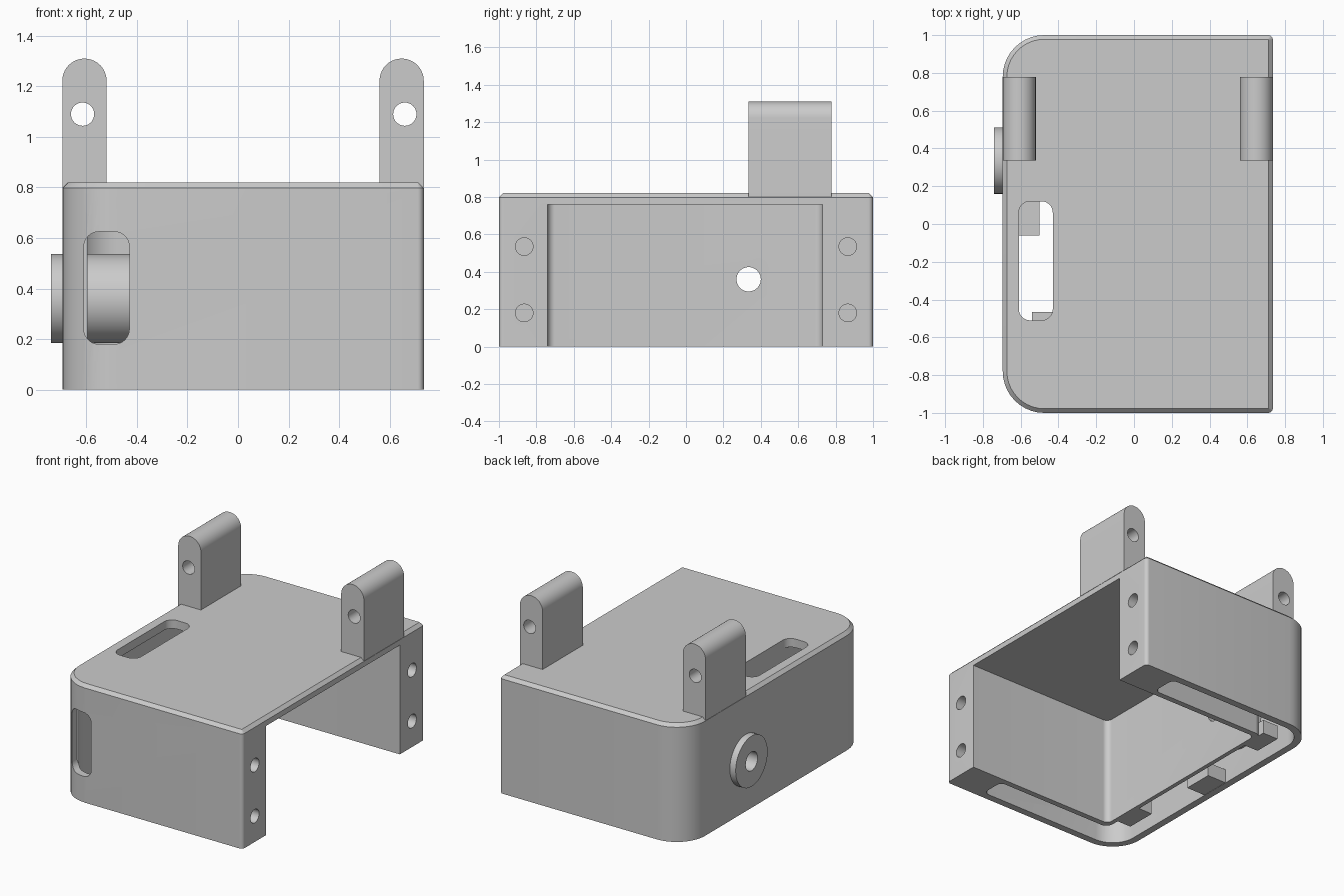
import bpy, bmesh
from math import pi, tan
from mathutils import Vector

if "Cube" in bpy.data.objects:
    bpy.data.objects.remove(bpy.data.objects["Cube"], do_unlink=True)

grey = bpy.data.materials.new("plain_grey")
grey.use_nodes = True
grey.diffuse_color = (0.6, 0.6, 0.6, 1)
grey.node_tree.nodes["Principled BSDF"].inputs["Base Color"].default_value = grey.diffuse_color


def fillet(corners, steps=10):
    """Outline from (u, v, radius) corners, each rounded by its radius."""
    out = []
    for i, (u, v, r) in enumerate(corners):
        p = Vector((u, v))
        if r == 0:
            out.append(p)
            continue
        a = (Vector(corners[i - 1][:2]) - p).normalized()
        b = (Vector(corners[(i + 1) % len(corners)][:2]) - p).normalized()
        reach = r / tan(a.angle(b) / 2)
        centre = p + (a + b) * reach / (1 + a.dot(b))
        start = (p + a * reach - centre).normalized()
        end = (p + b * reach - centre).normalized()
        for k in range(steps + 1):
            out.append(centre + start.slerp(end, k / steps).normalized() * r)
    return out


def box(u0, u1, v0, v1, r=0):
    return fillet([(u0, v0, r), (u1, v0, r), (u1, v1, r), (u0, v1, r)])


def disc(u, v, r):
    return box(u - r, u + r, v - r, v + r, r * 0.9999)


def prism(name, outline, axis, lo, hi, chamfer=0):
    """Extrude an outline along an axis, optionally chamfering the far rim."""
    place = {"x": lambda u, v, w: (w, u, v),
             "y": lambda u, v, w: (u, w, v),
             "z": lambda u, v, w: (u, v, w)}[axis]
    bm = bmesh.new()
    base = bm.faces.new([bm.verts.new(place(p[0], p[1], lo)) for p in outline])
    new = bmesh.ops.extrude_face_region(bm, geom=[base], use_keep_orig=True)["geom"]
    shift = Vector(place(0, 0, hi - lo))
    bmesh.ops.translate(bm, verts=[g for g in new if isinstance(g, bmesh.types.BMVert)], vec=shift)
    bmesh.ops.remove_doubles(bm, verts=bm.verts, dist=1e-4)
    bmesh.ops.recalc_face_normals(bm, faces=bm.faces)
    if chamfer:
        rim = [e for e in bm.edges if all(abs(v.co.z - hi) < 1e-5 for v in e.verts)]
        bmesh.ops.bevel(bm, geom=rim, offset=chamfer, segments=1, affect="EDGES")
    mesh = bpy.data.meshes.new(name)
    bm.to_mesh(mesh)
    bm.free()
    mesh.materials.append(grey)
    ob = bpy.data.objects.new(name, mesh)
    bpy.context.collection.objects.link(ob)
    return ob


def activate(ob):
    bpy.ops.object.select_all(action="DESELECT")
    ob.select_set(True)
    bpy.context.view_layer.objects.active = ob


def cut(ob, *args):
    """Subtract a prism from an object."""
    cutter = prism("cutter", *args)
    cutter.hide_render = True
    mod = ob.modifiers.new("cut", "BOOLEAN")
    mod.operation, mod.solver, mod.object = "DIFFERENCE", "EXACT", cutter
    activate(ob)
    bpy.ops.object.modifier_apply(modifier=mod.name)
    bpy.data.objects.remove(cutter, do_unlink=True)


LEFT, RIGHT, TOP, CEILING = -0.695, 0.735, 0.82, 0.76
AXLE = (0.335, 0.36)

# Housing shell, rounded on one side and square on the open side
housing = prism("housing", fillet([(LEFT, -1, 0.22), (RIGHT, -1, 0.025),
                                   (RIGHT, 1, 0.025), (LEFT, 1, 0.22)]),
                "z", 0, TOP, 0.022)
# Main bay, open below and to the side
cut(housing, fillet([(-0.4, -0.74, 0.04), (1, -0.74, 0), (1, 0.73, 0), (-0.4, 0.73, 0.04)]),
    "z", -0.1, CEILING)
# C-shaped channel between the outer and inner walls
channel = [(0.47, -0.95, 0.04), (-0.645, -0.95, 0.17), (-0.645, 0.95, 0.17), (0.47, 0.95, 0.04),
           (0.47, 0.77, 0.04), (-0.43, 0.77, 0.05), (-0.43, -0.78, 0.05), (0.47, -0.78, 0.04)]
cut(housing, fillet(channel), "z", -0.1, CEILING)
# Slots in the top and the front, and the axle hole
cut(housing, box(-0.61, -0.43, -0.51, 0.12, 0.06), "z", 0.7, 1)
cut(housing, box(-0.61, -0.43, 0.18, 0.625, 0.06), "y", -1.1, -0.9)
cut(housing, disc(*AXLE, 0.065), "x", -1, -0.3)
# Screw holes in the two end posts
for y in (-0.865, 0.865):
    for z in (0.18, 0.535):
        cut(housing, disc(y, z, 0.047), "x", 0.5, 0.9)

# Axle boss through the channel
boss = prism("axle_boss", disc(*AXLE, 0.176), "x", -0.74, -0.415)
cut(boss, disc(*AXLE, 0.065), "x", -1, -0.3)
parts = [housing, boss]

# Two upright lugs with pin holes
for name, x0, x1, hole in (("right_lug", LEFT, -0.52, -0.615), ("left_lug", 0.56, RIGHT, 0.66)):
    r = (x1 - x0) / 2 * 0.9999
    lug = prism(name, fillet([(x0, 0.8, 0), (x1, 0.8, 0), (x1, 1.31, r), (x0, 1.31, r)]),
                "y", 0.335, 0.777)
    cut(lug, disc(hole, 1.09, 0.046), "y", 0, 1)
    parts.append(lug)

# Small catches inside the channel
for name, x0, x1, y0, y1 in (("outer_catch", -0.66, -0.5, -0.06, 0.15),
                             ("front_catch", -0.54, -0.42, -0.68, -0.465),
                             ("back_catch", -0.54, -0.42, 0.6, 0.8)):
    parts.append(prism(name, box(x0, x1, y0, y1), "z", 0.002, 0.1))

for ob in parts:
    activate(ob)
    bpy.ops.object.shade_smooth_by_angle(angle=pi / 6)
